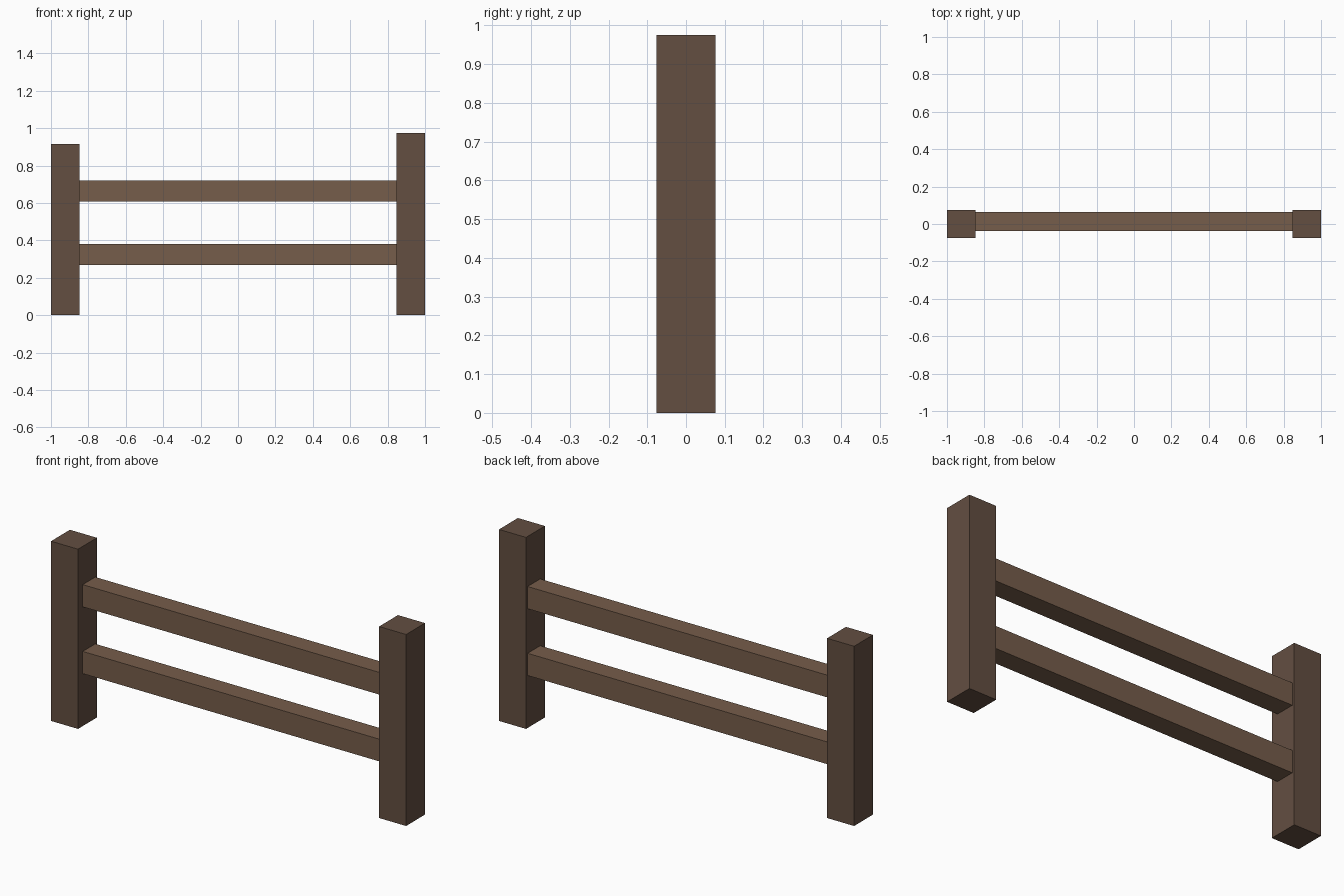
import bpy

if "Cube" in bpy.data.objects:
    bpy.data.objects.remove(bpy.data.objects["Cube"])


def material(name, colour):
    mat = bpy.data.materials.new(name)
    mat.diffuse_color = (*colour, 1.0)
    mat.use_nodes = True
    mat.node_tree.nodes["Principled BSDF"].inputs["Base Color"].default_value = mat.diffuse_color
    return mat


def box(name, low, high, mat):
    """Flat-faced box between two opposite corners."""
    centre = [(a + b) / 2 for a, b in zip(low, high)]
    size = [b - a for a, b in zip(low, high)]
    bpy.ops.mesh.primitive_cube_add(size=1, location=centre)
    obj = bpy.context.object
    obj.name = name
    obj.scale = size
    bpy.ops.object.transform_apply(location=False, rotation=False, scale=True)
    obj.data.materials.append(mat)
    return obj


post_wood = material("dark_wood", (0.125, 0.077, 0.053))
rail_wood = material("light_wood", (0.180, 0.109, 0.069))

POST = 0.152        # square post width
INNER = 1 - POST    # inner face of each post

# Upright posts, the right one slightly taller
box("left_post", (-1, -POST / 2, 0), (-INNER, POST / 2, 0.915), post_wood)
box("right_post", (INNER, -POST / 2, 0), (1, POST / 2, 0.975), post_wood)

# Horizontal rails between the posts, set a little towards the back
for name, bottom in (("lower_rail", 0.267), ("upper_rail", 0.607)):
    box(name, (-INNER, -0.038, bottom), (INNER, 0.063, bottom + 0.113), rail_wood)
